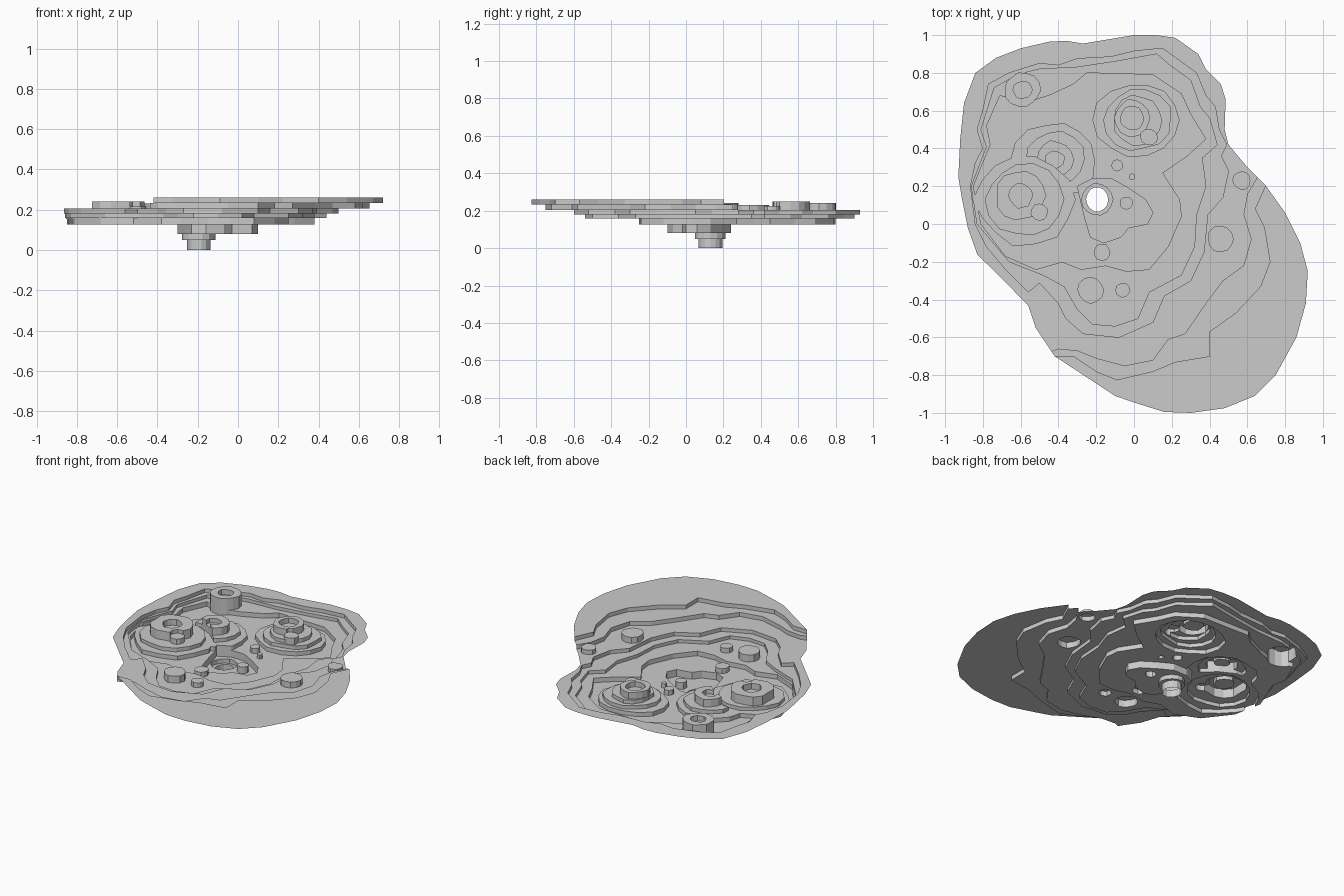
import bpy, bmesh, math, random
from mathutils import Vector
from mathutils.geometry import delaunay_2d_cdt

random.seed(4)
layers = []          # (polygon, height); later layers override earlier ones


def contour(z, *pts):
    layers.append(([Vector(p) for p in pts], z))


def blob(x, y, rx, z, ry=None, n=14, rough=0.07):
    ry = ry or rx
    pts = []
    for i in range(n):
        a = 2 * math.pi * i / n
        k = 1 + random.uniform(-rough, rough)
        pts.append((x + rx * k * math.cos(a), y + ry * k * math.sin(a)))
    contour(z, *pts)


def inside(p, poly):
    hit = False
    for a, b in zip(poly, poly[1:] + poly[:1]):
        if (a.y > p.y) != (b.y > p.y) and p.x < a.x + (p.y - a.y) * (b.x - a.x) / (b.y - a.y):
            hit = not hit
    return hit


# outer rim
contour(0.205, (-.93, .25), (-.92, .45), (-.9, .64), (-.84, .8), (-.73, .88), (-.6, .93),
        (-.45, .965), (-.36, .97), (-.27, .955), (-.12, .98), (0, 1), (.12, 1), (.22, .985),
        (.34, .9), (.38, .82), (.46, .74), (.485, .66), (.48, .5), (.5, .42), (.6, .3),
        (.7, .2), (.8, .06), (.88, -.1), (.92, -.25), (.91, -.42), (.86, -.6), (.75, -.8),
        (.64, -.91), (.48, -.975), (.3, -1), (.16, -.995), (0, -.945), (-.1, -.91),
        (-.42, -.7), (-.52, -.55), (-.56, -.43), (-.7, -.29), (-.83, -.16), (-.88, -.02), (-.91, .13))
# raised crescents at the front and right
contour(0.233, (-.45, -.68), (-.4, -.66), (-.3, -.67), (-.2, -.71), (-.05, -.75), (.1, -.72),
        (.18, -.61), (.27, -.58), (.38, -.42), (.47, -.3), (.58, -.22), (.62, -.08),
        (.58, .05), (.6, .16), (.66, .26), (1.1, .3), (1.1, -1.1), (-.45, -1.1))
contour(0.26, (-.45, -.7), (-.32, -.7), (-.2, -.78), (-.09, -.825), (.1, -.78), (.22, -.73),
        (.4, -.7), (.4, -.57), (.54, -.47), (.67, -.33), (.72, -.2), (.69, -.02),
        (.64, .08), (.7, .21), (1.1, .25), (1.1, -1.1), (-.45, -1.1))
# nested basin terraces
contour(0.18, (-.865, .2), (-.84, .32), (-.8, .4), (-.83, .5), (-.8, .6), (-.77, .74), (-.66, .8),
        (-.5, .85), (-.4, .84), (-.3, .875), (-.12, .885), (0, .915), (.15, .93), (.22, .88),
        (.33, .8), (.38, .68), (.43, .62), (.45, .5), (.49, .42), (.46, .36), (.5, .28), (.47, .14),
        (.39, .05), (.37, -.15), (.3, -.3), (.16, -.38), (.1, -.52), (-.08, -.6), (-.27, -.58),
        (-.36, -.5), (-.4, -.42), (-.5, -.31), (-.56, -.36), (-.68, -.24), (-.78, -.12), (-.84, 0))
contour(0.158, (-.86, .2), (-.78, .41), (-.81, .5), (-.74, .72), (-.62, .79), (-.5, .82), (-.3, .83),
        (-.1, .86), (.12, .9), (.19, .84), (.3, .76), (.35, .62), (.4, .56), (.44, .42),
        (.36, .35), (.38, .2), (.33, .05), (.32, -.12), (.25, -.27), (.08, -.36), (.02, -.5),
        (-.1, -.54), (-.22, -.53), (-.3, -.45), (-.37, -.33), (-.48, -.27), (-.66, -.2), (-.83, 0))
contour(0.127, (-.85, .2), (-.76, .42), (-.78, .52), (-.71, .68), (-.58, .64), (-.45, .68), (-.32, .74),
        (-.25, .8), (.1, .79), (.25, .69), (.3, .58), (.38, .45), (.28, .36), (.15, .27),
        (.24, .13), (.25, .04), (.18, -.12), (.08, -.24), (-.04, -.25), (-.15, -.22),
        (-.28, -.24), (-.38, -.2), (-.52, -.24), (-.68, -.17), (-.81, 0))

# stepped hills with summit craters: centre, rings of (rx, ry, z)
hills = [
    (.02, .55, [(.23, .2, .155), (.18, .16, .18), (.13, .13, .205)]),
    (-.01, .56, [(.095, .1, .25), (.06, .065, .215)]),
    (-.42, .34, [(.22, .2, .155), (.16, .15, .18), (.1, .1, .23), (.05, .045, .2)]),
    (-.58, .13, [(.26, .24, .155), (.2, .19, .18)]),
    (-.6, .15, [(.13, .13, .24), (.06, .065, .2)]),
    (-.59, .71, [(.095, .09, .24), (.05, .045, .205)]),
]
for x, y, rings in hills:
    for rx, ry, z in rings:
        blob(x, y, rx, z, ry)

# central pit, stepping down to an open drain
contour(0.08, (-.3, .2), (-.26, .03), (-.23, -.07), (-.16, -.1), (-.07, -.07), (-.03, -.02), (.07, 0),
        (.1, .06), (.06, .13), (-.03, .19), (-.12, .24), (-.22, .24))
blob(-.195, .13, .082, .05, rough=.03)
blob(-.195, .13, .058, 0, ry=.065, rough=.02)

# small round mounds: x, y, radius, top
for x, y, r, z in [(-.23, -.35, .07, .205), (-.06, -.35, .038, .19), (-.17, -.15, .045, .16),
                   (-.04, .11, .035, .125), (-.09, .31, .03, .16), (-.01, .25, .017, .155),
                   (.46, -.08, .07, .245), (.57, .23, .048, .235), (.08, .46, .045, .225),
                   (-.5, .06, .045, .215)]:
    blob(x, y, r, z, n=12)

# split the plan along every contour
coords, edges = [], []
for poly, z in layers:
    s, n = len(coords), len(poly)
    coords += poly
    edges += [(s + i, s + (i + 1) % n) for i in range(n)]
verts, _, tris, *_ = delaunay_2d_cdt(coords, edges, [], 0, 1e-5)

# terrace height of each piece
half = {}
flats = []
for t in tris:
    c = sum((verts[i] for i in t), Vector((0, 0))) / len(t)
    if not inside(c, layers[0][0]):
        continue
    h = [z for poly, z in layers if inside(c, poly)][-1]
    flats.append((list(t), h))
    for a, b in zip(t, list(t[1:]) + [t[0]]):
        half[a, b] = h

bm = bmesh.new()
made = {}


def vert(i, z):
    if (i, z) not in made:
        made[i, z] = bm.verts.new((verts[i].x, verts[i].y, z))
    return made[i, z]


# flat terraces, then vertical risers between them
for t, h in flats:
    if h > 0:
        bm.faces.new([vert(i, h) for i in t])
for (a, b), h in half.items():
    low = half.get((b, a))
    if low is not None and h > low:
        bm.faces.new([vert(b, h), vert(a, h), vert(a, low), vert(b, low)])

mesh = bpy.data.meshes.new("terraced_terrain")
bm.to_mesh(mesh)
bm.free()
obj = bpy.data.objects.new("terraced_terrain", mesh)
bpy.context.collection.objects.link(obj)
